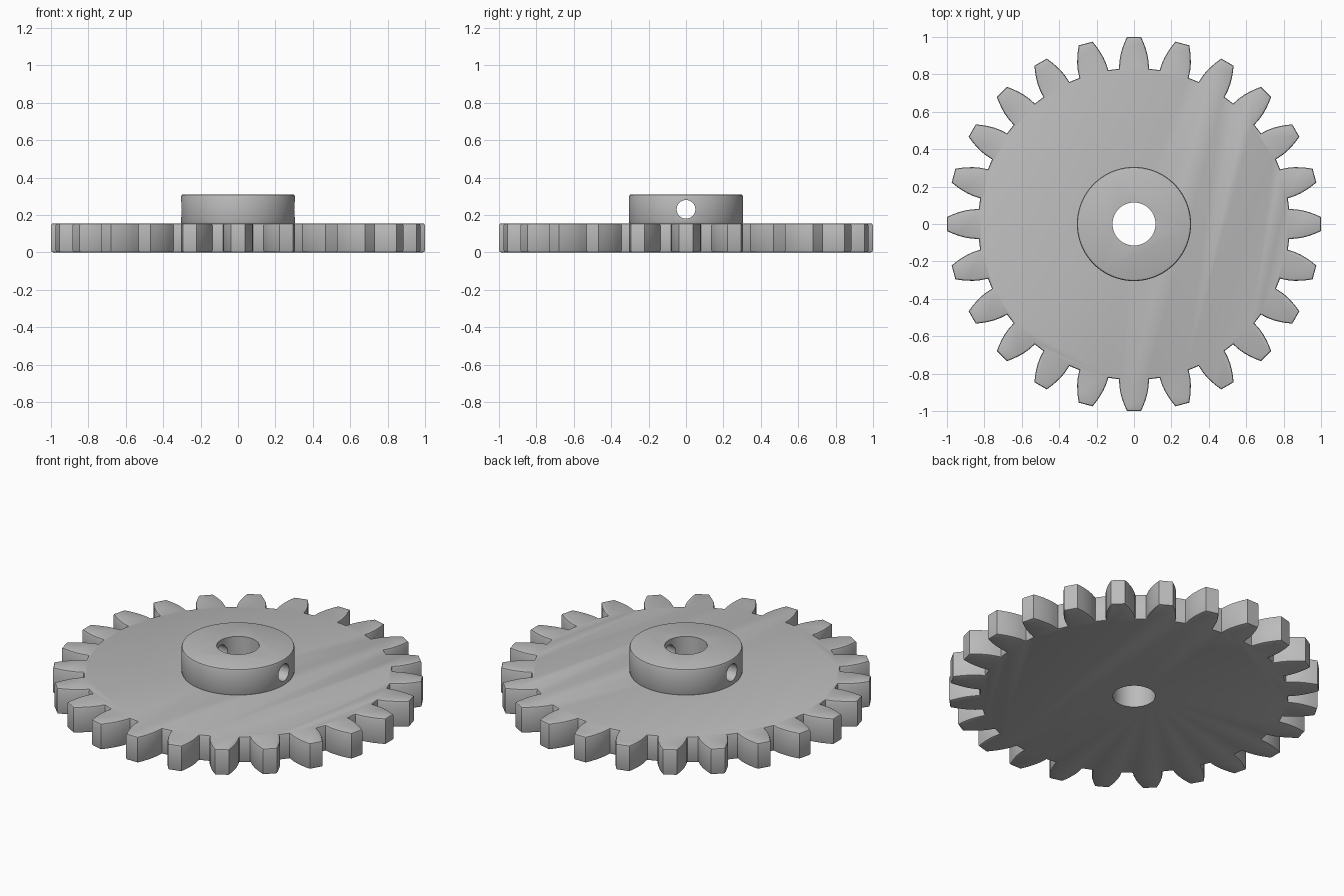
import bpy, bmesh, math
from math import sin, cos, pi

TEETH = 24
PLATE_TOP = 0.155
HUB_TOP = 0.31
HUB_RADIUS = 0.305
BORE_RADIUS = 0.115
EDGE = 0.01

cube = bpy.data.objects.get("Cube")
if cube:
    bpy.data.objects.remove(cube, do_unlink=True)

# Plain grey material
grey = bpy.data.materials.new("grey")
grey.use_nodes = True
colour = (0.5, 0.5, 0.5, 1)
grey.diffuse_color = colour
grey.node_tree.nodes["Principled BSDF"].inputs["Base Color"].default_value = colour


def extruded(name, outline, z0, z1, bevel=EDGE):
    """Solid from a closed outline, with rounded top and bottom rims."""
    bm = bmesh.new()
    face = bm.faces.new([bm.verts.new((x, y, z0)) for x, y in outline])
    raised = bmesh.ops.extrude_face_region(bm, geom=[face])["geom"]
    for v in raised:
        if isinstance(v, bmesh.types.BMVert):
            v.co.z = z1
    bmesh.ops.recalc_face_normals(bm, faces=bm.faces)
    if bevel:
        rims = [e for e in bm.edges if abs(e.verts[0].co.z - e.verts[1].co.z) < 1e-5]
        bmesh.ops.bevel(bm, geom=rims, offset=bevel, segments=2, profile=0.5,
                        affect='EDGES')
    mesh = bpy.data.meshes.new(name)
    bm.to_mesh(mesh)
    bm.free()
    mesh.materials.append(grey)
    obj = bpy.data.objects.new(name, mesh)
    bpy.context.collection.objects.link(obj)
    return obj


def circle(radius, sides):
    return [(radius * cos(2 * pi * i / sides), radius * sin(2 * pi * i / sides))
            for i in range(sides)]


def cut(obj, cutter):
    mod = obj.modifiers.new("cut_" + cutter.name, 'BOOLEAN')
    mod.operation = 'DIFFERENCE'
    mod.solver = 'EXACT'
    mod.object = cutter


# Toothed plate: each tooth flank is (radius, half width), root to tip
flank = [(0.83, 0.08), (0.87, 0.078), (0.905, 0.072), (0.94, 0.062),
         (0.97, 0.051), (0.999, 0.038)]
tooth = [(r, -w) for r, w in flank] + [(r, w) for r, w in reversed(flank)]
outline = []
for i in range(TEETH):
    a = 2 * pi * i / TEETH
    outline += [(x * cos(a) - y * sin(a), x * sin(a) + y * cos(a)) for x, y in tooth]
plate = extruded("toothed_plate", outline, 0, PLATE_TOP)

# Raised hub
hub = extruded("hub", circle(HUB_RADIUS, 96), PLATE_TOP - 0.005, HUB_TOP, 0.012)

# Shaft bore and the set screw hole across the hub
bore = extruded("bore_cutter", circle(BORE_RADIUS, 64), -0.1, 0.5, 0)
screw = extruded("screw_hole_cutter", circle(0.05, 32), -0.5, 0.5, 0)
screw.rotation_euler.y = pi / 2
screw.location.z = 0.23
cut(plate, bore)
cut(hub, bore)
cut(hub, screw)
bpy.context.view_layer.update()

# Bake the cuts, then drop the helpers
for obj in (plate, hub):
    graph = bpy.context.evaluated_depsgraph_get()
    mesh = bpy.data.meshes.new_from_object(obj.evaluated_get(graph))
    obj.modifiers.clear()
    obj.data = mesh
for helper in (bore, screw):
    bpy.data.objects.remove(helper, do_unlink=True)

# Smooth shading with sharp creases
bpy.ops.object.select_all(action='DESELECT')
for obj in (plate, hub):
    obj.select_set(True)
bpy.context.view_layer.objects.active = plate
bpy.ops.object.shade_smooth_by_angle(angle=math.radians(32))
